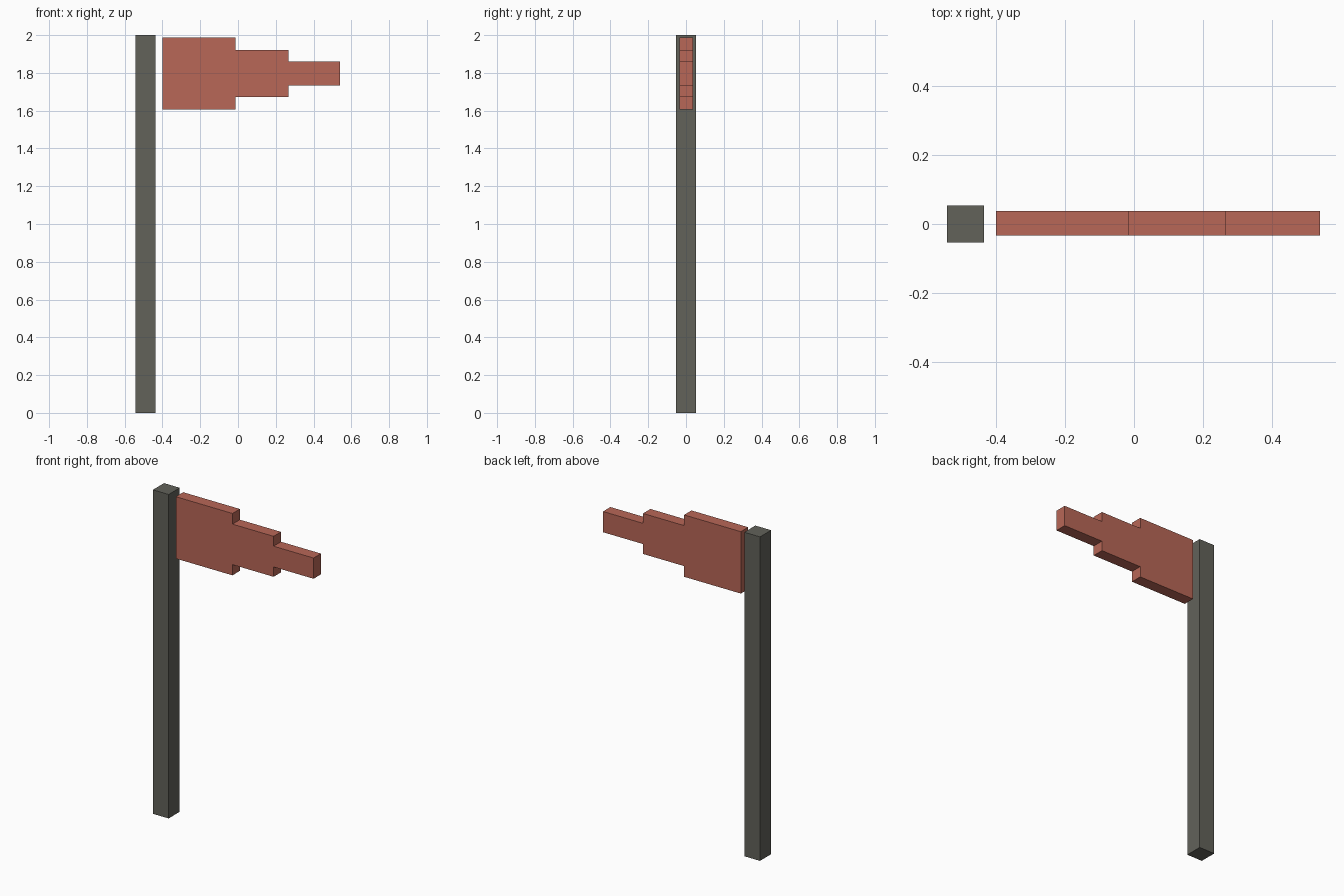
import bpy
import bmesh

cube = bpy.data.objects.get("Cube")
if cube:
    bpy.data.objects.remove(cube, do_unlink=True)


def make_material(name, rgb):
    mat = bpy.data.materials.new(name)
    mat.use_nodes = True
    colour = (*rgb, 1.0)
    mat.diffuse_color = colour
    mat.node_tree.nodes["Principled BSDF"].inputs["Base Color"].default_value = colour
    return mat


def extruded(name, outline, y_front, y_back, mat):
    """Extrude an outline in the xz plane from front to back."""
    bm = bmesh.new()
    face = bm.faces.new([bm.verts.new((x, y_front, z)) for x, z in outline])
    result = bmesh.ops.extrude_face_region(bm, geom=[face])
    moved = [v for v in result["geom"] if isinstance(v, bmesh.types.BMVert)]
    bmesh.ops.translate(bm, verts=moved, vec=(0, y_back - y_front, 0))
    bmesh.ops.recalc_face_normals(bm, faces=bm.faces)
    mesh = bpy.data.meshes.new(name)
    bm.to_mesh(mesh)
    bm.free()
    mesh.materials.append(mat)
    obj = bpy.data.objects.new(name, mesh)
    bpy.context.collection.objects.link(obj)
    return obj


grey = make_material("dark grey", (0.122, 0.122, 0.102))
red = make_material("brick red", (0.48, 0.135, 0.095))

# Square pole
left, right = -0.543, -0.436
extruded("pole", [(left, 0), (right, 0), (right, 2), (left, 2)], -0.054, 0.054, grey)

# Stepped flag: each step is (start x, end x, half height) about the centre line
centre = 1.797
steps = [(-0.401, -0.014, 0.191), (-0.014, 0.267, 0.125), (0.267, 0.54, 0.064)]
upper = [(x, h) for a, b, h in steps for x in (a, b)]
outline = [(x, centre + h) for x, h in upper]
outline += [(x, centre - h) for x, h in reversed(upper)]
extruded("flag", outline, -0.034, 0.038, red)
